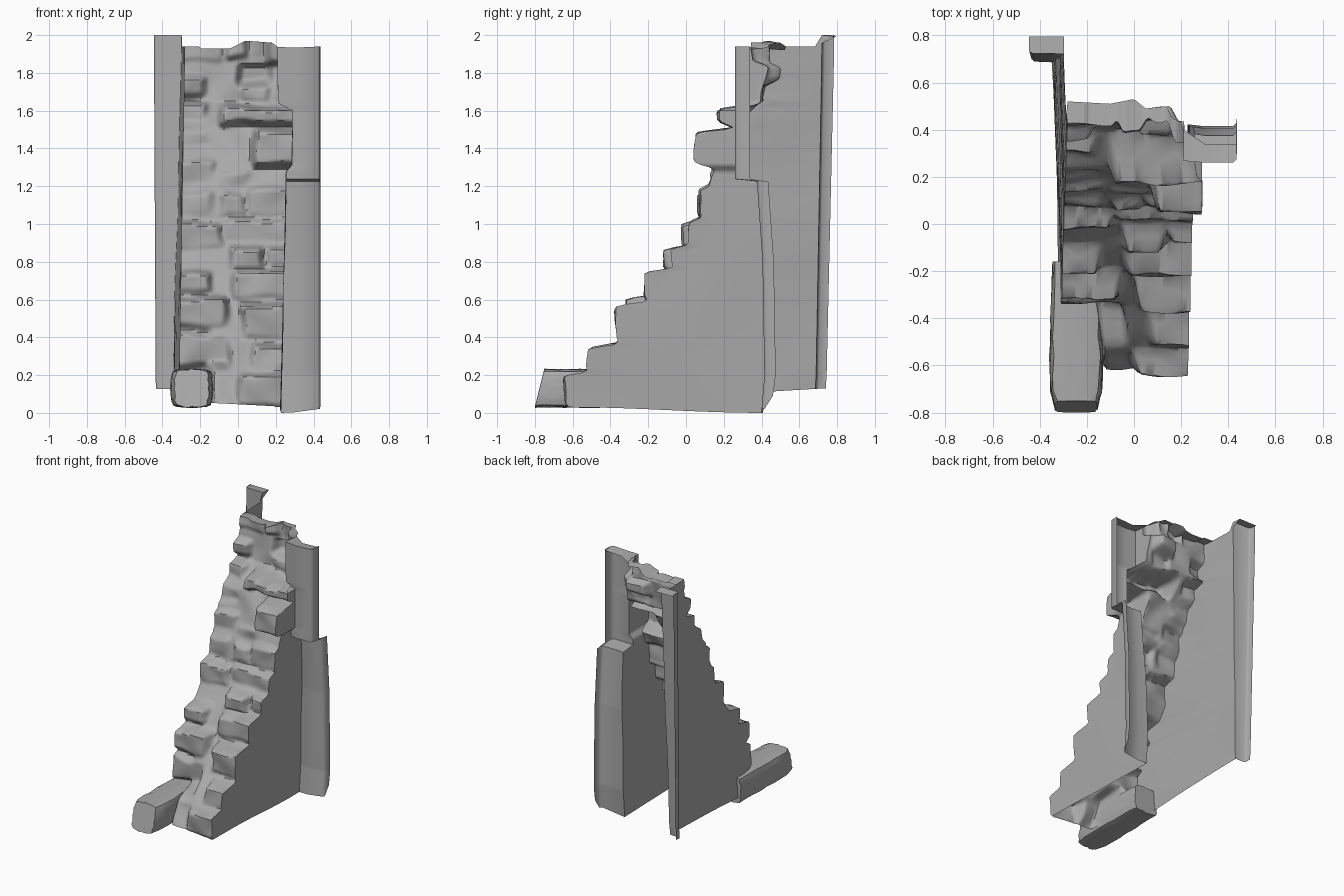
import bpy, bmesh
from math import sin

cube = bpy.data.objects.get("Cube")
if cube:
    bpy.data.objects.remove(cube)

stone_grey = bpy.data.materials.new("stone grey")
stone_grey.use_nodes = True
GREY = (0.4, 0.4, 0.4, 1)
stone_grey.diffuse_color = GREY
stone_grey.node_tree.nodes["Principled BSDF"].inputs["Base Color"].default_value = GREY


def ripple(a, b):
    """Gentle unevenness between -1 and 1."""
    return (sin(a * 17 + 2 * sin(b * 11)) + sin(b * 23 + 2 * sin(a * 13))) / 2


def smooth(a, b, v):
    t = min(1, max(0, (v - a) / (b - a)))
    return t * t * (3 - 2 * t)


def lerp(a, b, t):
    return a + (b - a) * t


def curve(points, v):
    """Piecewise linear lookup."""
    for (a, fa), (b, fb) in zip(points, points[1:]):
        if v <= b:
            return lerp(fa, fb, max(0, (v - a) / (b - a)))
    return points[-1][1]


def finish(bm, name, angle):
    mesh = bpy.data.meshes.new(name)
    bm.to_mesh(mesh)
    bm.free()
    obj = bpy.data.objects.new(name, mesh)
    bpy.context.collection.objects.link(obj)
    mesh.materials.append(stone_grey)
    bpy.ops.object.select_all(action="DESELECT")
    obj.select_set(True)
    bpy.context.view_layer.objects.active = obj
    bpy.ops.object.shade_smooth_by_angle(angle=angle)


# Mortar bed behind the stones: depth by height
BED = [(0, -.61), (.2, -.54), (.4, -.34), (.6, -.2), (.8, -.05), (1, .07),
       (1.2, .12), (1.5, .25), (1.65, .4), (1.95, .45)]
# Stones: left, right, bottom, top, front depth
STONES = [
    (.0, .4, 0, .2, -.64), (.07, .4, .21, .36, -.52), (.01, .4, .38, .58, -.37),
    (-.03, .4, .6, .75, -.22), (-.05, .14, .75, .88, -.12), (.15, .4, .77, .88, -.08),
    (-.5, -.04, .24, .42, -.33), (-.5, -.06, .45, .61, -.32), (-.5, -.14, .63, .74, -.21),
    (-.5, -.08, .86, 1.01, -.02), (-.08, .4, .9, 1.02, .02), (-.5, -.14, 1.04, 1.17, .08),
    (-.1, .04, 1.03, 1.16, .06), (.05, .4, 1.04, 1.19, .07), (-.5, -.12, 1.2, 1.33, .14),
    (-.1, .06, 1.19, 1.28, .13), (.08, .4, 1.3, 1.5, .05), (-.5, -.15, 1.4, 1.5, .23),
    (-.1, .4, 1.52, 1.62, .17), (-.5, -.16, 1.54, 1.64, .3), (-.5, -.17, 1.68, 1.78, .36),
    (.02, .17, 1.65, 1.73, .38), (.0, .17, 1.74, 1.84, .49), (-.5, -.08, 1.86, 2, .42),
    (-.07, .06, 1.88, 2, .39), (.07, .14, 1.88, 2, .43), (.15, .3, 1.84, 2, .35)]


def face_depth(x, z):
    """Depth of the stepped masonry face."""
    y = curve(BED, z)
    y = lerp(y, max(y, -.28), smooth(-.12, -.18, x))
    wob = .011 * ripple(x, z)
    for x0, x1, z0, z1, front in STONES:
        mx = smooth(x0 - .015, x0 + .03, x + wob) * (1 - smooth(x1 - .03, x1 + .015, x + wob))
        mz = smooth(z0 - .02, z0 + .03, z + wob) * (1 - smooth(z1 - .018, z1 + .014, z + wob))
        y = lerp(y, front, mx * mz)
    return y + .01 * ripple(z, x)


def top_height(x, y):
    if x < -.2:
        return 1.94 + .06 * smooth(.69, .715, y)
    return curve([(-.2, 1.93), (-.04, 1.93), (.04, 1.97), (.18, 1.96), (.22, 1.93), (.44, 1.94)], x)


def bottom_height(x, y):
    if x < -.28:
        return .05 + .06 * (y + .6)
    if x > .2:
        return .03 * smooth(.4, -.6, y) if y < .38 else .02 * smooth(.25, .44, x) + .07 * smooth(.43, .46, y)
    return curve([(-.28, .06), (.2, .035)], x)


COLS, ROWS, SIDE = 46, 156, 8
RIGHT_EDGE = [(0, .225), (1, .25), (1.28, .255), (1.31, .285), (1.6, .29), (1.64, .215), (2, .21)]


def cross_section(z):
    """Left flange, left wall, stepped face, right wall and right flange at one height."""
    t = z / 1.95
    left = lerp(-.315, -.282, t)
    right = curve(RIGHT_EDGE, z)
    corner = lerp(-.348, -.298, t)
    back = lerp(.685, .72, t)
    # Left flange with a lip turned back
    outer = lerp(-.435, -.445, t)
    lip = back + lerp(.055, .065, t)
    path = [(outer, lip), (outer, back + .015), (outer + .012, back + .004), (corner - .01, back + .002)]
    first = face_depth(left, z)
    for i in range(SIDE):
        y = lerp(back, first, i / SIDE)
        path.append((lerp(corner, left, i / SIDE) + .004 * ripple(y / 3, z / 3), y))
    for i in range(COLS + 1):
        x = lerp(left, right, i / COLS)
        path.append((x, face_depth(x, z)))
    # Upper block stands forward of the lower flange, each with its own lip
    upper = z > 1.235
    front = .26 if upper else curve([(0, .4), (.2, .415), (.8, .405), (1.23, .375)], z)
    depth = .08 if upper else .06
    last = path[-1][1]
    for i in range(1, SIDE + 1):
        y = lerp(last, front + .008, i / SIDE)
        path.append((right + .004 * ripple(z / 3, y / 3), y))
    path += [(.3, front), (.42, front), (.435, front + .015), (.438, front + depth)]
    return path


# Hollow masonry shell
bm = bmesh.new()
rows = []
for r in range(ROWS + 1):
    z = 1.95 * r / ROWS
    row = []
    for x, y in cross_section(z):
        top = z + (top_height(x, y) - 1.95) * smooth(1.82, 1.95, z)
        foot = bottom_height(x, y) * max(0, 1 - z / .2)
        row.append(bm.verts.new((x, y, top + foot)))
    rows.append(row)

# Cap turned back over the left flange, the top course and the block
CAP = [(-.28, .52), (-.1, .51), (0, .53), (.05, .49), (.14, .5), (.16, .45), (.205, .43), (.22, .34), (.44, .34)]
cap = []
for v in rows[-1]:
    x, y, z = v.co
    if x < -.29 and y > .715:
        cap.append(bm.verts.new((x, .795, z - .008)))
    elif x > -.284 and y < .6:
        cap.append(bm.verts.new((x, max(y, curve(CAP, x)), z - .01)))
    else:
        cap.append(v)
rows.append(cap)

for lower, upper in zip(rows, rows[1:]):
    for i in range(len(lower) - 1):
        corners = dict.fromkeys((lower[i], lower[i + 1], upper[i + 1], upper[i]))
        if len(corners) > 2:
            bm.faces.new(corners)
finish(bm, "buttress_shell", .9)

# Long footing stone lying along the left foot
bm = bmesh.new()
bmesh.ops.create_cube(bm, size=1)
bmesh.ops.subdivide_edges(bm, edges=bm.edges, cuts=7, use_grid_fill=True)
for v in bm.verts:
    x, y, z = v.co
    # Round the section, narrow the front foot and slope its face
    x, z = x * (1 - .9 * abs(z) ** 3), z * (1 - .9 * abs(x) ** 3)
    width = curve([(-.5, .18), (-.38, .215), (-.2, .225), (.5, .2)], y)
    slope = .05 * (z + .5) * smooth(-.3, -.5, y)
    v.co = (-.245 + x * width + .005 * ripple(y, z), -.48 + y * .64 + slope,
            .13 + z * .2 + .005 * ripple(x, y))
finish(bm, "footing_stone", .7)
